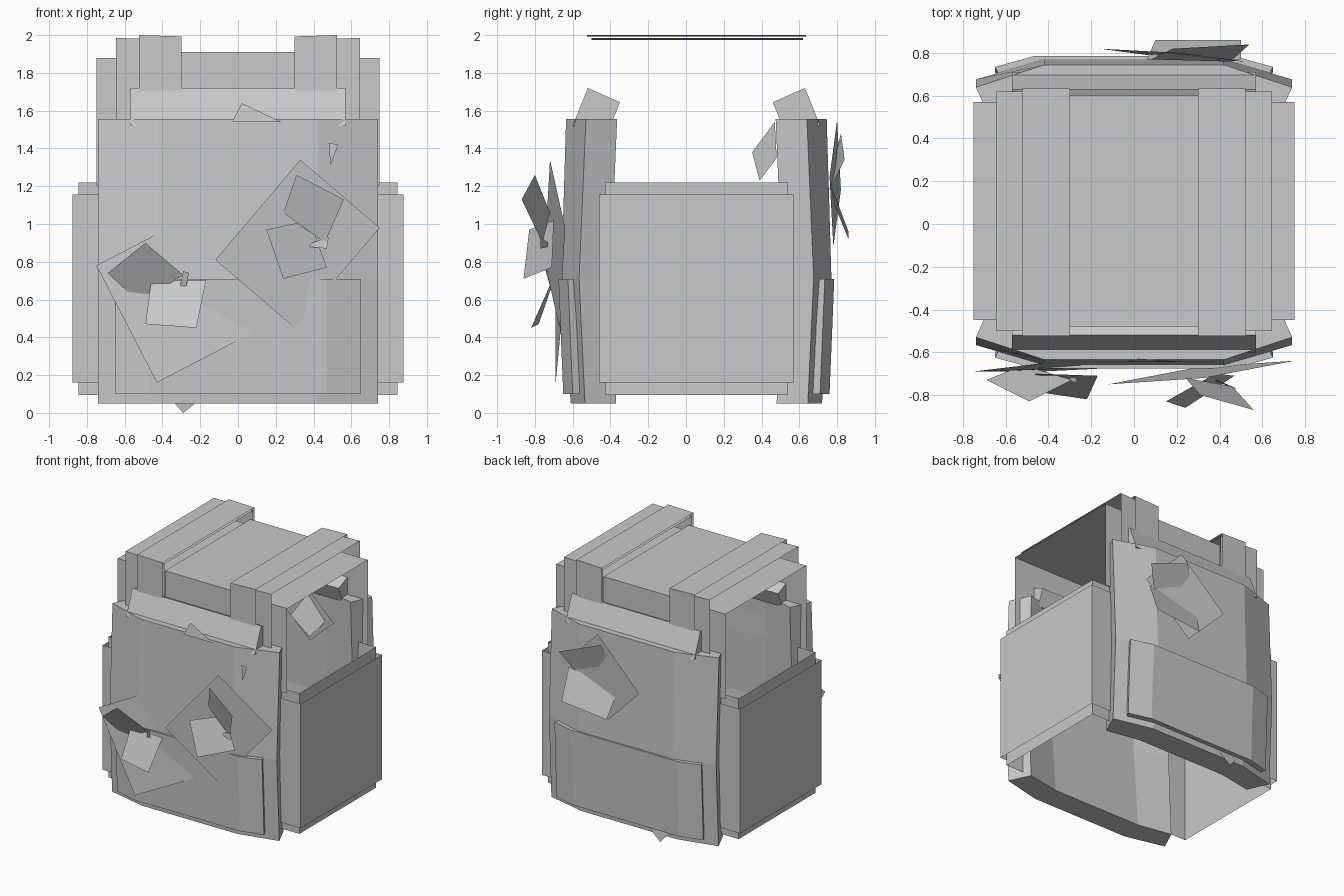
import bpy, bmesh

grey = bpy.data.materials.new("worn_grey")
grey.diffuse_color = (0.58, 0.58, 0.58, 1)
MID = 0.11  # front y plus back y for mirrored parts


def make(name, verts, faces):
    me = bpy.data.meshes.new(name)
    me.from_pydata(verts, [], faces)
    bm = bmesh.new()
    bm.from_mesh(me)
    bmesh.ops.recalc_face_normals(bm, faces=bm.faces)
    bm.to_mesh(me)
    bm.free()
    me.materials.append(grey)
    ob = bpy.data.objects.new(name, me)
    bpy.context.collection.objects.link(ob)
    return ob


def loft(name, loops):
    n = len(loops[0])
    verts = [p for l in loops for p in l]
    faces = [tuple(range(n)), tuple(range((len(loops) - 1) * n, len(loops) * n))]
    for k in range(len(loops) - 1):
        for i in range(n):
            j = (i + 1) % n
            faces.append((k * n + i, k * n + j, (k + 1) * n + j, (k + 1) * n + i))
    return make(name, verts, faces)


def panel_loop(z, yc, ye, xc, xe, depth, back):
    # bent cross-section: flat centre with swept-back wings
    half = [(xc, yc), (xe, ye), (xe - 0.4 * depth, ye + 0.87 * depth), (xc - 0.03, yc + depth)]
    pts = half + [(-x, y) for x, y in reversed(half)]
    return [(x, MID - y if back else y, z) for x, y in pts]


# Chest and back plates, with lower overlay and tilted collar
for side in ("front", "back"):
    b = side == "back"
    loft(side + "_plate", [panel_loop(z, yc, ye, 0.42, 0.74, 0.19, b)
         for z, yc, ye in ((0.05, -0.61, -0.535), (0.71, -0.66, -0.566), (1.555, -0.635, -0.53))])
    loft(side + "_lower_overlay", [panel_loop(z, yc, ye, 0.47, 0.65, 0.07, b)
         for z, yc, ye in ((0.10, -0.65, -0.60), (0.71, -0.675, -0.625))])
    collar = [(-0.60, 1.52), (-0.52, 1.72), (-0.35, 1.645), (-0.40, 1.52)]
    loft(side + "_collar", [[(x, MID - y if b else y, z) for y, z in collar] for x in (-0.57, 0.57)])


# Shoulder arches: open shells with front, top and back sheets
def arch(name, xa, xb, y0, y1, za, zb, low):
    verts = []
    for x, z in ((xa, za), (xb, zb)):
        verts += [(x, y0, low), (x, y0, z), (x, y1, z), (x, y1, low)]
    make(name, verts, [(0, 1, 5, 4), (1, 2, 6, 5), (2, 3, 7, 6)])


arch("shoulder_yoke", -0.75, 0.75, -0.45, 0.57, 1.88, 1.88, 1.2)
arch("neck_cover", -0.31, 0.31, -0.48, 0.60, 1.91, 1.91, 1.5)
for s, side in ((-1, "left"), (1, "right")):
    arch(side + "_outer_strap", s * 0.645, s * 0.30, -0.50, 0.62, 1.985, 1.975, 1.5)
    arch(side + "_inner_strap", s * 0.525, s * 0.30, -0.525, 0.635, 2.0, 1.993, 1.70)

    # Side guards: two nested sheets wrapped round each flank
    for label, x, y0, y1, z0, z1 in (("inner", 0.845, -0.43, 0.54, 0.095, 1.22),
                                     ("outer", 0.877, -0.46, 0.57, 0.16, 1.155)):
        path = [(0.68, y0), (x, y0), (x, y1), (0.68, y1)]
        verts = [(s * px, py, z) for z in (z0, z1) for px, py in path]
        make(side + "_" + label + "_guard", verts, [(i, i + 1, i + 5, i + 4) for i in range(3)])


def sheet(name, *pts):
    make(name, list(pts), [tuple(range(len(pts)))])


# Front left torn patch
sheet("left_patch", (-0.75, -0.69, 0.78), (-0.43, -0.69, 0.16), (0.07, -0.665, 0.42), (-0.25, -0.63, 1.04))
sheet("left_patch_upper_flap", (-0.69, -0.73, 0.74), (-0.49, -0.83, 0.90), (-0.29, -0.73, 0.73), (-0.52, -0.66, 0.58))
sheet("left_patch_lower_flap", (-0.46, -0.70, 0.70), (-0.17, -0.71, 0.70), (-0.22, -0.82, 0.45), (-0.49, -0.78, 0.47))
sheet("left_patch_shard", (-0.31, -0.71, 0.65), (-0.29, -0.74, 0.75), (-0.26, -0.74, 0.74), (-0.28, -0.71, 0.64))

# Front right torn patch
sheet("right_patch", (0.33, -0.72, 1.34), (-0.12, -0.75, 0.81), (0.30, -0.67, 0.45), (0.75, -0.64, 0.98))
sheet("right_patch_upper_flap", (0.31, -0.80, 1.26), (0.56, -0.87, 1.13), (0.46, -0.76, 0.90), (0.24, -0.72, 1.06))
sheet("right_patch_lower_flap", (0.24, -0.86, 0.71), (0.15, -0.83, 0.97), (0.38, -0.70, 1.02), (0.47, -0.71, 0.77))
sheet("right_patch_shard", (0.37, -0.73, 0.88), (0.47, -0.77, 0.87), (0.48, -0.77, 0.93), (0.39, -0.73, 0.90))

# Back torn patch, with flaps poking through on the inside
sheet("back_patch", (0.22, 0.80, 1.55), (-0.16, 0.82, 1.18), (0.14, 0.78, 0.88), (0.52, 0.76, 1.25))
sheet("back_patch_upper_flap", (0.54, 0.84, 1.34), (0.18, 0.82, 1.48), (0.08, 0.77, 1.27), (0.45, 0.76, 1.18))
sheet("back_patch_lower_flap", (0.50, 0.77, 1.20), (0.06, 0.77, 1.14), (0.10, 0.86, 0.92), (0.50, 0.86, 0.96))
sheet("inside_flap", (0.22, 0.35, 1.38), (0.30, 0.47, 1.54), (0.45, 0.48, 1.35), (0.36, 0.39, 1.23))
sheet("inside_patch", (0.10, 0.47, 1.35), (0.30, 0.46, 1.57), (0.52, 0.47, 1.35), (0.30, 0.48, 1.15))

# Loose corners at the top and bottom edges
sheet("top_corner", (-0.03, -0.645, 1.54), (0.02, -0.63, 1.64), (0.23, -0.645, 1.54))
sheet("bottom_corner", (-0.36, 0.73, 0.08), (-0.29, 0.74, 0.0), (-0.19, 0.73, 0.08))
sheet("small_shard", (0.48, -0.64, 1.43), (0.53, -0.64, 1.42), (0.49, -0.64, 1.31))
